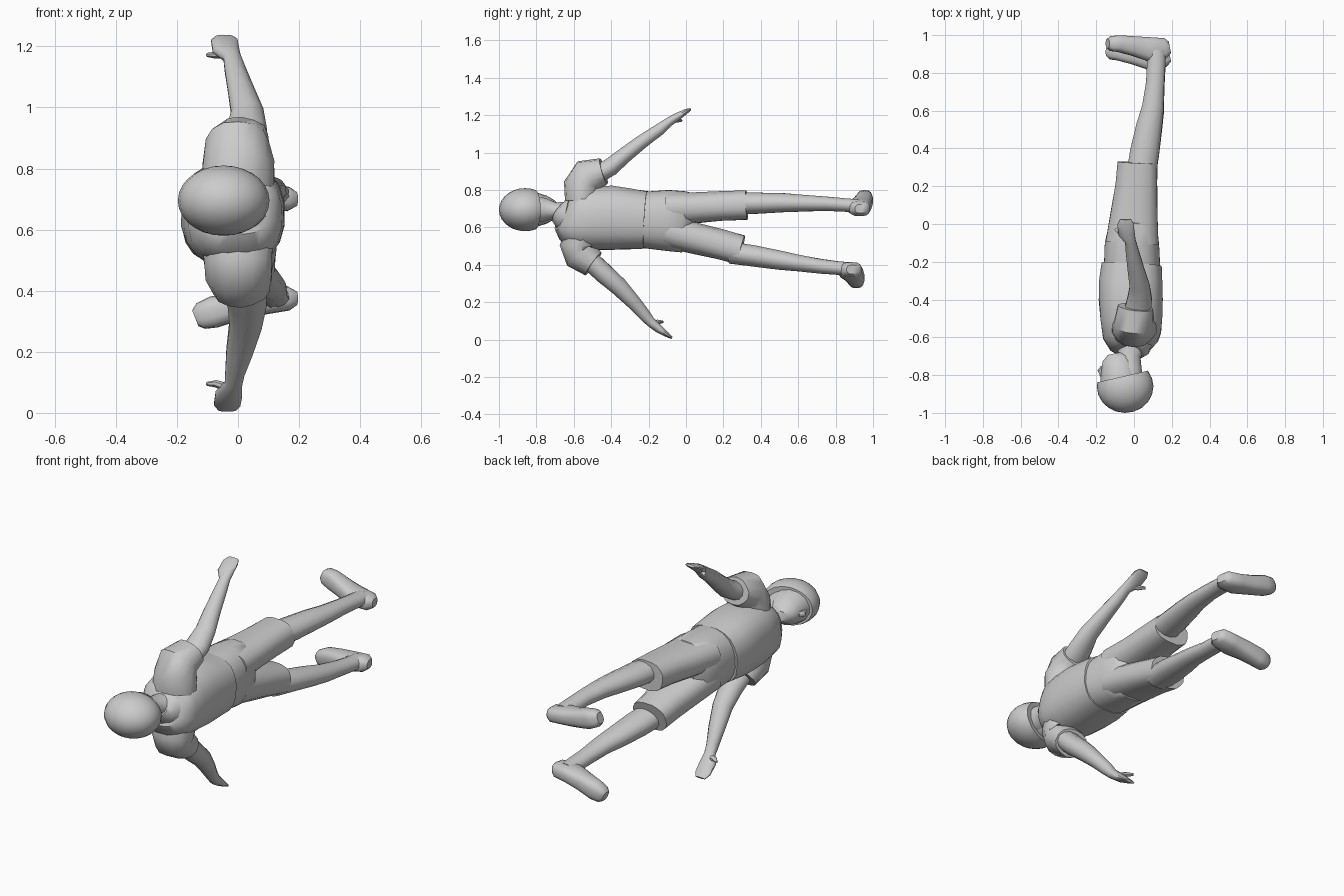
import bpy, bmesh, math, random
from mathutils import Vector

random.seed(4)
grey = bpy.data.materials.new("plain grey")
grey.diffuse_color = (0.6, 0.6, 0.6, 1)


def finish(name, bm, angle=45):
    bmesh.ops.recalc_face_normals(bm, faces=bm.faces)
    me = bpy.data.meshes.new(name)
    bm.to_mesh(me)
    bm.free()
    ob = bpy.data.objects.new(name, me)
    bpy.context.collection.objects.link(ob)
    me.materials.append(grey)
    bpy.ops.object.select_all(action='DESELECT')
    ob.select_set(True)
    bpy.context.view_layer.objects.active = ob
    bpy.ops.object.shade_smooth_by_angle(angle=math.radians(angle))
    return ob


def loft(name, sections, sides=12, power=2.0, ref=(1, 0, 0), rumple=0.0):
    """Skin rounded rings; each section is x, y, z, radius along ref, radius across."""
    bm = bmesh.new()
    pts = [Vector(s[:3]) for s in sections]
    rings = []
    for i, s in enumerate(sections):
        t = (pts[min(i + 1, len(pts) - 1)] - pts[max(i - 1, 0)]).normalized()
        u = Vector(ref)
        u = (u - t * u.dot(t)).normalized()
        v = t.cross(u)
        ring = []
        for k in range(sides):
            a = 2 * math.pi * (k + 0.5) / sides
            c, d = math.cos(a), math.sin(a)
            c = math.copysign(abs(c) ** (2 / power), c)
            d = math.copysign(abs(d) ** (2 / power), d)
            f = 1 + random.uniform(-rumple, rumple)
            ring.append(bm.verts.new(pts[i] + (u * c * s[3] + v * d * s[4]) * f))
        rings.append(ring)
    for a, b in zip(rings, rings[1:]):
        for k in range(sides):
            n = (k + 1) % sides
            bm.faces.new((a[k], a[n], b[n], b[k]))
    bm.faces.new(rings[0])
    bm.faces.new(rings[-1])
    return finish(name, bm)


# Head: cap-like hair cut off along a sloping rim
bm = bmesh.new()
bmesh.ops.create_uvsphere(bm, u_segments=20, v_segments=14, radius=1)
for v in bm.verts:
    v.co = Vector((-0.047 + 0.15 * v.co.x, -0.86 + 0.14 * v.co.y, 0.695 + 0.115 * v.co.z))
cut = bmesh.ops.bisect_plane(bm, geom=bm.verts[:] + bm.edges[:] + bm.faces[:],
                             plane_co=(-0.05, -0.805, 0.69), plane_no=(-0.23, 1, 0), clear_outer=True)
bmesh.ops.holes_fill(bm, edges=[e for e in bm.edges if e.is_boundary], sides=0)
finish("hair", bm)
loft("face", [(-0.07, -0.87, 0.695, 0.11, 0.10), (-0.075, -0.80, 0.695, 0.105, 0.092),
              (-0.085, -0.745, 0.695, 0.09, 0.075), (-0.095, -0.71, 0.695, 0.075, 0.055),
              (-0.10, -0.685, 0.695, 0.04, 0.03)], 14)
loft("nose", [(-0.165, -0.81, 0.695, 0.012, 0.01), (-0.175, -0.775, 0.695, 0.02, 0.018),
              (-0.165, -0.755, 0.695, 0.012, 0.016)], 8)
loft("neck", [(-0.03, -0.82, 0.695, 0.08, 0.08), (-0.028, -0.755, 0.695, 0.07, 0.065),
              (-0.025, -0.70, 0.69, 0.062, 0.045), (-0.01, -0.62, 0.67, 0.085, 0.075)], 12)

# Shirt
loft("shirt_body", [(0.005, -0.665, 0.665, 0.09, 0.085), (0, -0.64, 0.655, 0.13, 0.13),
                    (-0.01, -0.59, 0.648, 0.155, 0.158), (-0.015, -0.50, 0.648, 0.165, 0.168),
                    (-0.017, -0.40, 0.652, 0.17, 0.172), (-0.017, -0.30, 0.645, 0.168, 0.163),
                    (-0.012, -0.215, 0.64, 0.16, 0.155)], 20, 2.5, rumple=0.012)
loft("collar", [(-0.01, -0.63, 0.665, 0.11, 0.10), (-0.015, -0.665, 0.67, 0.095, 0.078),
                (-0.02, -0.68, 0.68, 0.075, 0.058)], 12, rumple=0.03)

# Shorts
loft("shorts_seat", [(-0.01, -0.24, 0.64, 0.15, 0.15), (-0.01, -0.10, 0.637, 0.145, 0.165),
                     (-0.005, -0.01, 0.63, 0.128, 0.165), (0, 0.04, 0.625, 0.08, 0.11)],
     20, 2.4, rumple=0.01)
loft("upper_shorts_leg", [(-0.01, -0.10, 0.70, 0.14, 0.09), (0, 0.05, 0.705, 0.125, 0.083),
                          (0.012, 0.20, 0.715, 0.112, 0.08), (0.018, 0.325, 0.72, 0.106, 0.08)],
     16, 2.5, rumple=0.02)
loft("lower_shorts_leg", [(-0.01, -0.10, 0.58, 0.14, 0.09), (0, 0.05, 0.542, 0.125, 0.085),
                          (0.012, 0.18, 0.51, 0.112, 0.082), (0.018, 0.295, 0.48, 0.106, 0.08)],
     16, 2.5, rumple=0.02)

# Legs and shoes, the lower pair turned the other way
leg = [(0.035, 0.25, 0.73, 0.08, 0.06), (0.055, 0.38, 0.73, 0.08, 0.058),
       (0.08, 0.52, 0.732, 0.07, 0.053), (0.10, 0.62, 0.73, 0.06, 0.046),
       (0.112, 0.75, 0.727, 0.05, 0.04), (0.118, 0.85, 0.72, 0.05, 0.037),
       (0.12, 0.92, 0.715, 0.05, 0.037)]
low_z = [0.465, 0.447, 0.425, 0.41, 0.392, 0.382, 0.378]
shoe = [(0.19, 0.935, 0.70, 0.032, 0.024), (0.165, 0.93, 0.70, 0.055, 0.04),
        (0.08, 0.925, 0.71, 0.065, 0.044), (0, 0.942, 0.725, 0.053, 0.047),
        (-0.08, 0.955, 0.745, 0.045, 0.052), (-0.122, 0.955, 0.758, 0.04, 0.044),
        (-0.14, 0.955, 0.765, 0.025, 0.028)]
loft("upper_leg", leg, 12, rumple=0.02)
loft("lower_leg", [(x, y * 0.965, z, a, b) for (x, y, _, a, b), z in zip(leg, low_z)], 12, rumple=0.02)
loft("upper_shoe", shoe, 14, 2.8, (0, 1, 0))
loft("lower_shoe", [(x, y - 0.045, 1.075 - z, a, b) for x, y, z, a, b in shoe], 14, 2.8, (0, 1, 0))

# Sleeves
loft("upper_sleeve", [(0, -0.56, 0.74, 0.12, 0.09), (0, -0.555, 0.82, 0.118, 0.10),
                      (0, -0.525, 0.875, 0.108, 0.098), (0.01, -0.44, 0.90, 0.095, 0.072)],
     14, rumple=0.04)
loft("lower_sleeve", [(0, -0.56, 0.56, 0.12, 0.09), (0, -0.575, 0.50, 0.115, 0.10),
                      (0.002, -0.565, 0.455, 0.108, 0.095), (0.01, -0.495, 0.405, 0.095, 0.075)],
     14, rumple=0.04)

# Arms with flat hands and thumbs
loft("upper_arm", [(0.015, -0.48, 0.88, 0.075, 0.05), (0.03, -0.40, 0.925, 0.068, 0.05),
                   (0.03, -0.33, 0.985, 0.055, 0.043), (0.01, -0.24, 1.055, 0.045, 0.038),
                   (-0.01, -0.14, 1.125, 0.035, 0.032), (-0.02, -0.09, 1.165, 0.03, 0.025),
                   (-0.04, -0.05, 1.19, 0.045, 0.022), (-0.045, 0, 1.22, 0.045, 0.014),
                   (-0.045, 0.025, 1.233, 0.03, 0.006)], 12, rumple=0.02)
loft("lower_arm", [(0.02, -0.52, 0.43, 0.075, 0.055), (0.03, -0.44, 0.355, 0.065, 0.055),
                   (0.025, -0.36, 0.285, 0.055, 0.05), (0.005, -0.28, 0.20, 0.045, 0.04),
                   (-0.01, -0.22, 0.13, 0.033, 0.033), (-0.015, -0.19, 0.095, 0.03, 0.027),
                   (-0.03, -0.15, 0.062, 0.045, 0.024), (-0.035, -0.10, 0.026, 0.045, 0.014),
                   (-0.035, -0.075, 0.009, 0.03, 0.006)], 12, rumple=0.02)
for name, y, z, dz in (("upper_thumb", -0.075, 1.18, -0.008), ("lower_thumb", -0.175, 0.08, 0.015)):
    loft(name, [(-0.03, y, z, 0.018, 0.016), (-0.07, y + 0.025, z + dz, 0.014, 0.013),
                (-0.10, y + 0.05, z + dz, 0.007, 0.007)], 8, ref=(0, 1, 0))
